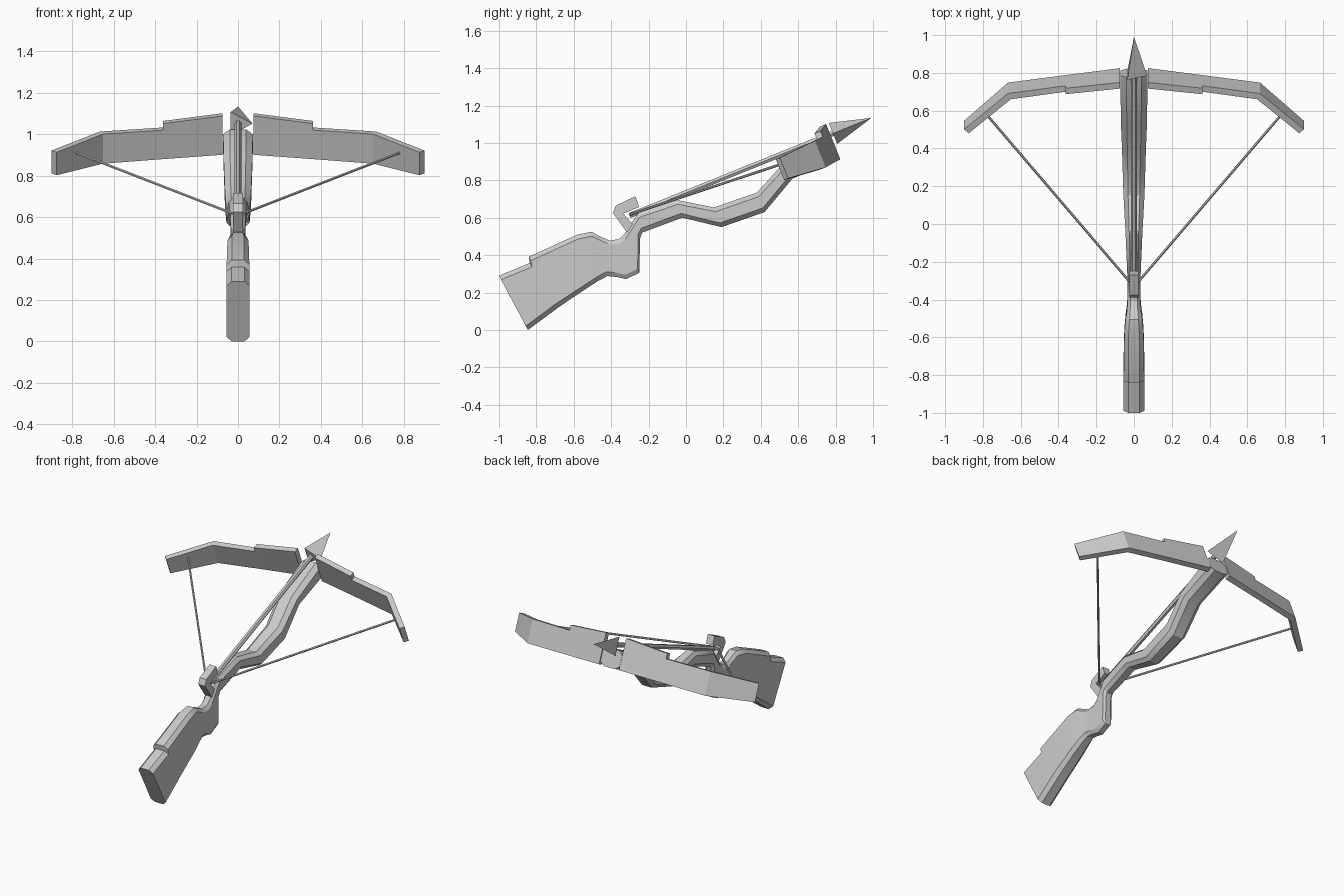
import bpy, bmesh, math
from mathutils import Vector

if "Cube" in bpy.data.objects:
    bpy.data.objects.remove(bpy.data.objects["Cube"])

TILT = math.radians(22)
C, S = math.cos(TILT), math.sin(TILT)


def aim(x, s, u):
    """Point given along (s) and above (u) the tilted firing axis."""
    return Vector((x, s * C - u * S, s * S + u * C))


def make_object(name, bm):
    bmesh.ops.recalc_face_normals(bm, faces=bm.faces)
    mesh = bpy.data.meshes.new(name)
    bm.to_mesh(mesh)
    bm.free()
    ob = bpy.data.objects.new(name, mesh)
    bpy.context.collection.objects.link(ob)
    return ob


def loft(name, rings):
    """Skin a closed tube through rings of equal point count, with end caps."""
    bm = bmesh.new()
    loops = [[bm.verts.new(p) for p in ring] for ring in rings]
    for a, b in zip(loops, loops[1:]):
        n = len(a)
        for i in range(n):
            j = (i + 1) % n
            bm.faces.new((a[i], a[j], b[j], b[i]))
    bm.faces.new(loops[0])
    bm.faces.new(loops[-1])
    return make_object(name, bm)


def rod(name, start, end, r1, r2, sides, turn=0):
    """Straight rod or cone between two points."""
    d = (end - start).normalized()
    right = Vector((1, 0, 0)) if abs(d.x) < 0.5 else Vector((0, -S, C))
    right = (right - d * right.dot(d)).normalized()
    up = d.cross(right)
    rings = []
    for p, r in ((start, r1), (end, r2)):
        rings.append([p + (right * math.cos(a) + up * math.sin(a)) * r
                      for a in (turn + 2 * math.pi * i / sides for i in range(sides))])
    return loft(name, rings)


def mirror_x(ob):
    m = ob.modifiers.new("mirror", 'MIRROR')
    m.use_axis[0] = True
    m.use_clip = False


# Stock: chamfered sections given as bottom (y, z), top (y, z), half width
stations = [
    (-.845, .000, -1.00, .290, .055), (-.700, .107, -.835, .358, .055),
    (-.695, .112, -.840, .392, .055), (-.550, .210, -.580, .510, .051),
    (-.470, .262, -.505, .525, .044), (-.420, .288, -.470, .505, .037),
    (-.370, .283, -.410, .478, .034), (-.320, .272, -.360, .485, .034),
    (-.250, .305, -.330, .512, .034), (-.245, .490, -.290, .575, .035),
    (-.235, .520, -.255, .625, .036), (-.020, .600, -.050, .695, .045),
    (.190, .550, .150, .655, .056), (.420, .630, .380, .735, .063),
    (.570, .810, .520, .890, .069), (.822, .910, .778, 1.022, .072),
]
rings = []
for yb, zb, yt, zt, w in stations:
    low, high = Vector((0, yb, zb)), Vector((0, yt, zt))
    v = high - low
    k = min(.024 / v.length, .25)
    half = [(w * .55, 0), (w, k), (w, 1 - k), (w * .55, 1)]
    section = half + [(-x, t) for x, t in reversed(half)]
    rings.append([low + v * t + Vector((x, 0, 0)) for x, t in section])
stock = loft("stock", rings)

# Hooked latch that holds the string
hook = [(-.315, .52), (-.39, .625), (-.375, .665), (-.27, .715),
        (-.25, .658), (-.335, .622), (-.285, .565)]
loft("latch", [[Vector((x, y, z)) for y, z in hook] for x in (-.025, .025)])

# Bow limbs: front (x, s), back (x, s), lower u, upper u
limb_stations = [
    (.075, 1.107, .075, 1.072, .538, .740),
    (.362, 1.065, .362, 1.031, .532, .717),
    (.363, 1.065, .363, 1.031, .532, .683),
    (.667, 1.020, .652, .987, .526, .680),
    (.900, .810, .875, .787, .547, .666),
]
limb = loft("bow_limbs", [
    [aim(xf, sf, lo), aim(xf, sf, hi), aim(xb, sb, hi), aim(xb, sb, lo)]
    for xf, sf, xb, sb, lo, hi in limb_stations])
mirror_x(limb)

# String: one pull on each side and the short piece across the latch
nock = Vector((.028, -.30, .618))
mirror_x(rod("bow_string", Vector((.785, .585, .912)), nock, .007, .007, 6))
rod("string_centre", Vector((-.03, -.30, .618)), Vector((.03, -.30, .618)), .007, .007, 6)

# Bolt: slim shaft and three-sided head
rod("bolt_shaft", aim(0, -.05, .68), aim(0, 1.125, .68), .016, .016, 6)
rod("bolt_head", aim(0, 1.122, .68), aim(0, 1.342, .68), .07, .0005, 3)

# Smooth shading on the stock only, keeping its hard edges
bpy.ops.object.select_all(action='DESELECT')
stock.select_set(True)
bpy.context.view_layer.objects.active = stock
bpy.ops.object.shade_smooth_by_angle(angle=math.radians(30))
